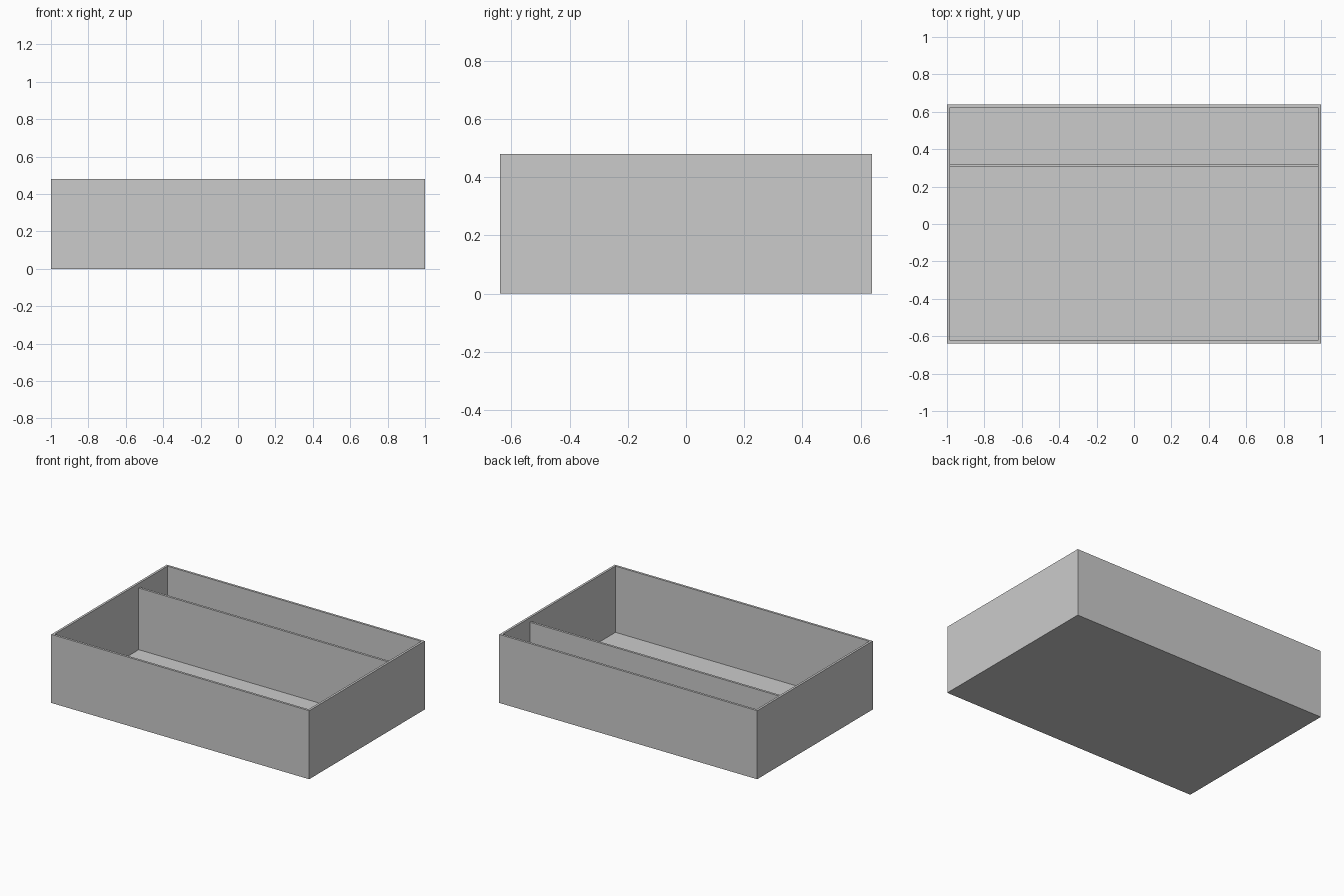
import bpy

cube = bpy.data.objects.get("Cube")
if cube:
    bpy.data.objects.remove(cube, do_unlink=True)

# Overall dimensions
HALF_X, HALF_Y, HEIGHT = 1.0, 0.64, 0.48
WALL = 0.016
DIVIDER_TOP = 0.448

grey = bpy.data.materials.new("plain grey")
grey.use_nodes = True
grey.diffuse_color = (0.6, 0.6, 0.6, 1)
grey.node_tree.nodes["Principled BSDF"].inputs["Base Color"].default_value = (0.6, 0.6, 0.6, 1)


def panel(name, low, high):
    """Flat board spanning two opposite corners."""
    centre = [(a + b) / 2 for a, b in zip(low, high)]
    bpy.ops.mesh.primitive_cube_add(size=1, location=centre)
    board = bpy.context.object
    board.name = name
    board.scale = [b - a for a, b in zip(low, high)]
    bpy.ops.object.transform_apply(location=False, rotation=False, scale=True)
    board.data.materials.append(grey)
    return board


inner_x, inner_y = HALF_X - WALL, HALF_Y - WALL

# Floor, fitted between the walls
panel("floor", (-inner_x, -inner_y, 0), (inner_x, inner_y, WALL))

# Long walls run the full width
panel("front_wall", (-HALF_X, -HALF_Y, 0), (HALF_X, -inner_y, HEIGHT))
panel("back_wall", (-HALF_X, inner_y, 0), (HALF_X, HALF_Y, HEIGHT))

# Short walls sit between the long walls
panel("right_wall", (-HALF_X, -inner_y, 0), (-inner_x, inner_y, HEIGHT))
panel("left_wall", (inner_x, -inner_y, 0), (HALF_X, inner_y, HEIGHT))

# Divider across the tray, slightly lower than the rim
panel("divider", (-inner_x, 0.306, WALL), (inner_x, 0.322, DIVIDER_TOP))
